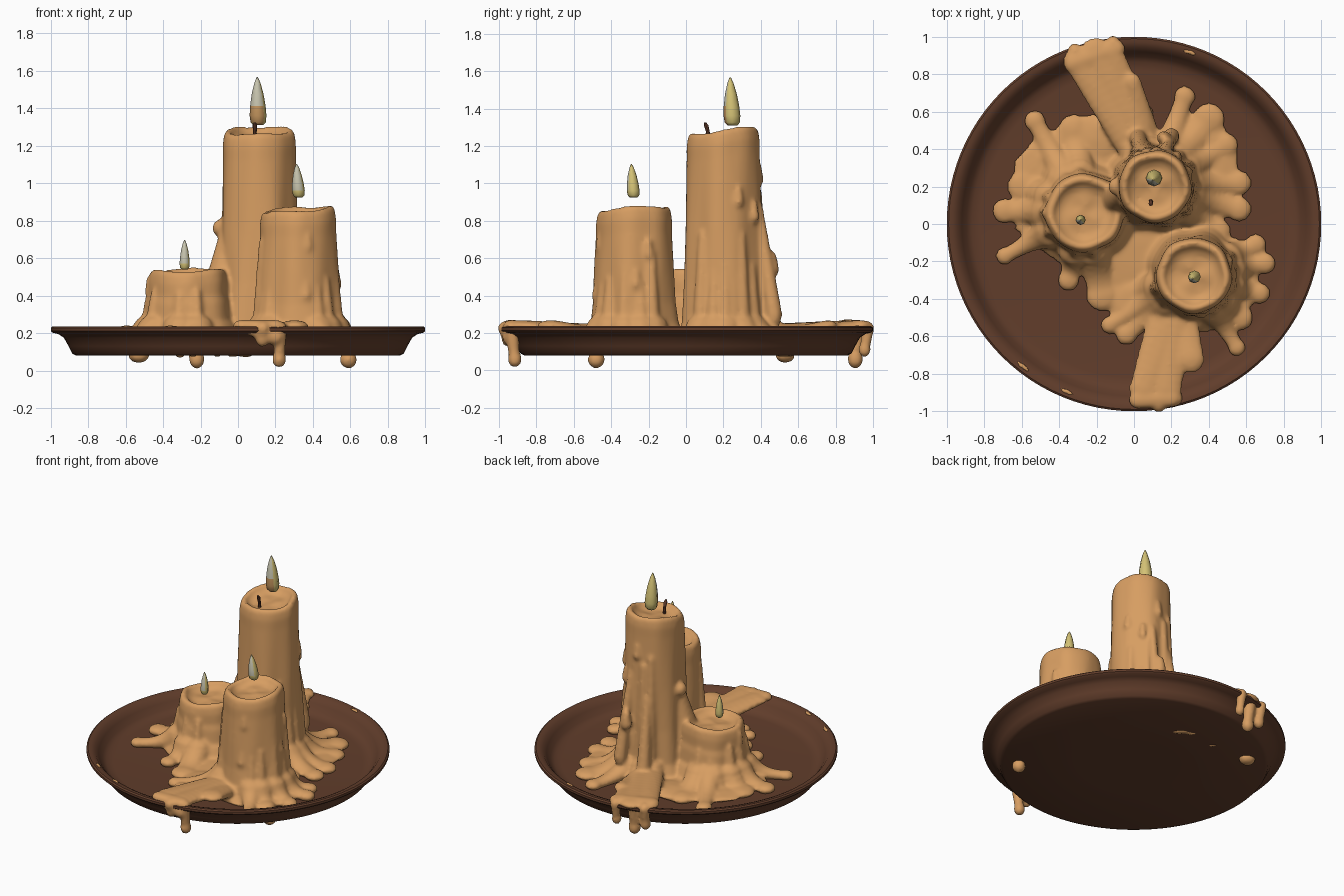
import bpy, bmesh, math, random
from mathutils import Vector, Matrix

random.seed(4)
cube = bpy.data.objects.get("Cube")
if cube:
    bpy.data.objects.remove(cube, do_unlink=True)


def material(name, r, g, b):
    m = bpy.data.materials.new(name)
    m.use_nodes = True
    m.diffuse_color = (r, g, b, 1)
    node = next(n for n in m.node_tree.nodes if n.type == 'BSDF_PRINCIPLED')
    node.inputs["Base Color"].default_value = (r, g, b, 1)
    node.inputs["Roughness"].default_value = 0.6
    return m


WAX = material("wax tan", .68, .34, .122)
BROWN = material("dish brown", .12, .047, .024)
PALE = material("flame pale", .58, .56, .43)
YELLOW = material("flame yellow", .66, .54, .18)
ORANGE = material("flame orange", .55, .3, .11)
CHAR = material("wick brown", .12, .045, .025)


def finish(name, bm, mats, rule=None, angle=40):
    bmesh.ops.recalc_face_normals(bm, faces=bm.faces)
    mesh = bpy.data.meshes.new(name)
    for m in mats:
        mesh.materials.append(m)
    bm.normal_update()
    for f in bm.faces:
        f.smooth = True
        if rule:
            f.material_index = rule(f)
    bm.to_mesh(mesh)
    bm.free()
    ob = bpy.data.objects.new(name, mesh)
    bpy.context.collection.objects.link(ob)
    bpy.ops.object.select_all(action='DESELECT')
    bpy.context.view_layer.objects.active = ob
    ob.select_set(True)
    bpy.ops.object.shade_smooth_by_angle(angle=math.radians(angle))
    return ob


def lathe(bm, profile, sides, place):
    """Rings from (radius, height) pairs; place(radius, angle, height) gives a point."""
    rings = [[bm.verts.new(place(r, math.tau * i / sides, z)) for i in range(sides)]
             for r, z in profile]
    for a, b in zip(rings, rings[1:]):
        for i in range(sides):
            j = (i + 1) % sides
            bm.faces.new((a[i], a[j], b[j], b[i]))
    bm.faces.new(rings[0])
    bm.faces.new(rings[-1])


def polar(r, a, z):
    return Vector((r * math.cos(a), r * math.sin(a), z))


# Dish: one turned profile, from the underside round the rim to the floor
bm = bmesh.new()
lathe(bm, [(.3, .08), (.865, .08), (.885, .09), (.905, .13), (.93, .175), (.96, .195),
           (.99, .202), (1, .212), (1, .228), (.99, .236), (.97, .235), (.945, .225),
           (.92, .195), (.895, .155), (.865, .135), (.82, .13), (.3, .13)], 96, polar)
finish("dish", bm, [BROWN])

# Wax: candles, runs and puddles gathered, then fused into one skin
wax = bmesh.new()


def blob(p, rx, ry, rz, spin=0):
    mat = (Matrix.Translation(p) @ Matrix.Rotation(spin, 4, 'Z')
           @ Matrix.Diagonal((rx, ry, rz, 1)))
    bmesh.ops.create_icosphere(wax, subdivisions=2, radius=1, matrix=mat)


def run(a, b, ra, rb, ha, hb, ease=1):
    """Close chain of blobs from a to b, width and thickness tapering."""
    a, b = Vector(a), Vector(b)
    steps = int((b - a).length / (.6 * min(ra, rb))) + 2
    for i in range(steps + 1):
        t = i / steps
        e = 1 - (1 - t) ** ease
        p = a.lerp(b, t)
        p.z = a.z + (b.z - a.z) * e
        r = ra + (rb - ra) * e
        blob(p, r, r, ha + (hb - ha) * e)


def candle(x, y, r, top, tilt, phase):
    def place(k, a, z):
        low = (top - z) / top
        wave = math.sin(5 * a + phase + 2 * z) + .6 * math.sin(8 * a - phase - 3 * z)
        p = polar(k * r * (1 + (.014 + .03 * low) * wave), a, 0)
        p.z = z + (tilt[0] * p.x + tilt[1] * p.y) * (1 - low)
        p.z += .006 * math.sin(3 * a + phase) * (1 - low)
        return p + Vector((x, y, 0))
    span = top - .14
    lathe(wax, [(.2, top - .045), (.55, top - .045), (.72, top - .028), (.8, top - .003),
                (.9, top), (.97, top - .02), (1.01, top - .07), (1.01, top - .14),
                (1.06, .14 + .55 * span), (1.1, .14 + .3 * span), (1.17, .25),
                (1.32, .18), (1.5, .14), (1.4, .118)], 64, place)


# x, y, radius, top height, tilt, and the puddle tongues that leave each candle
candles = [
    (.112, .2, .192, 1.285, (.02, .13),
     [(.27, .68, .06), (.4, .56, .09), (.49, .42, .07), (.56, .22, .07), (.56, .08, .07),
      (.44, -.04, .08), (-.1, .6, .06), (.03, .58, .08)]),
    (.32, -.275, .2, .865, (.07, .06),
     [(.65, -.11, .06), (.7, -.21, .06), (.67, -.37, .06), (.57, -.5, .07), (.55, -.66, .05),
      (-.04, -.59, .06), (-.13, -.54, .05), (0, -.38, .1)]),
    (-.265, .06, .208, .54, (.02, .03),
     [(-.69, -.17, .05), (-.69, .07, .07), (-.58, .2, .1), (-.46, .33, .1),
      (-.53, .55, .06), (-.32, .5, .09), (-.35, -.3, .06), (-.17, -.38, .09)])]

for n, (x, y, r, top, tilt, tongues) in enumerate(candles):
    candle(x, y, r, top, tilt, n * 1.7)
    for tx, ty, tr in tongues:
        out = Vector((tx - x, ty - y, 0)).normalized()
        edge = Vector((x, y, 0)) + out * r * .95
        run(edge + Vector((0, 0, .22)), (tx, ty, .15), .1, tr * .85, .09, .034, ease=2.5)
        blob((tx, ty, .15), tr, tr, .036)
        # thin run climbing the candle wall above the tongue
        high = .25 + (top - .35) * random.uniform(.25, .85)
        wall = Vector((x, y, 0)) + out * r * .98
        run(wall + Vector((0, 0, high)), edge + out * .025 + Vector((0, 0, .2)),
            .026, .045, .05, .06)

# Shared puddle between the candles
for x, y, rx, ry in [(0, -.1, .3, .28), (-.34, .26, .32, .25), (.34, .27, .23, .34),
                     (.46, -.3, .22, .26), (.02, -.42, .16, .16), (-.22, .45, .24, .14),
                     (-.45, .02, .2, .14)]:
    blob((x, y, .15), rx, ry, .036)

# Slumped wax joining the small candle to the tall one
run((-.05, .17, .7), (-.11, .12, .3), .06, .12, .06, .1)
blob((-.09, .2, .76), .05, .05, .05)

# Knobs and loose strands on the candle walls
for x, y, z, r in [(.12, .385, 1.02, .032), (.23, .365, .82, .028), (.16, .46, .54, .04),
                   (.285, .28, .9, .03), (.36, -.465, .4, .04), (.37, -.455, .66, .03),
                   (.52, -.27, .46, .035), (.51, -.2, .62, .025), (-.475, .06, .42, .025)]:
    run((x, y, z + .06), (x, y, z), r * .7, r, r, r * 1.2)
run((.17, .39, .85), (.2, .47, .3), .025, .045, .06, .08)
run((.04, .39, .7), (.02, .46, .24), .03, .05, .06, .08)

# Broad flows that reach the rim, then spill over it
for x0, y0, x1, y1, w0, w1, z0 in [
        (.0, .42, -.3, .87, .1, .08, .2), (.03, .45, -.2, .9, .09, .1, .2),
        (.04, .5, -.12, .91, .08, .07, .18), (.06, .5, -.01, .76, .07, .05, .17),
        (.2, -.5, .06, -.88, .13, .09, .2),
        (.24, -.48, .3, -.72, .1, .08, .18), (.22, -.5, .17, -.88, .1, .09, .2)]:
    run((x0, y0, z0), (x1, y1, .238), w0, w1, .05, .032)
run((-.32, .86, .24), (-.1, .935, .24), .06, .055, .035, .03)
run((.02, -.94, .24), (.2, -.93, .24), .05, .05, .032, .032)
run((.02, -.955, .235), (.2, -.94, .18), .03, .045, .03, .05)

# Hanging drips below the rim: x, y, low end, thickness
for x, y, low, r in [(-.22, .905, .06, .038), (-.31, .91, .11, .034), (-.11, .955, .11, .03),
                     (.22, -.915, .06, .034), (.13, -.95, .17, .034)]:
    run((x * 1.02, y * 1.02, .225), (x, y, low), r * 1.15, r * .9, .04, .04)
    blob((x, y, low), r * 1.15, r * 1.15, r * 1.4)

# Beads under the dish, flecks beneath it and on the rim
blob((.59, -.48, .058), .048, .048, .05)
blob((-.53, .53, .083), .06, .055, .045)
for x, y, r in [(.04, .52, .05), (-.03, .55, .035), (-.24, .52, .03)]:
    blob((x, y, .088), r * 1.4, r * .6, .018, 2.4)
for a in (72, 232, 248):
    blob(polar(.965, math.radians(a), .232), .016, .05, .014, math.radians(a))

body = finish("wax_candles", wax, [WAX])
fuse = body.modifiers.new("fuse", 'REMESH')
fuse.mode = 'VOXEL'
fuse.voxel_size = .0125
fuse.use_smooth_shade = True
soft = body.modifiers.new("soften", 'SMOOTH')
soft.factor = .5
soft.iterations = 6
for m in ("fuse", "soften"):
    bpy.ops.object.modifier_apply(modifier=m)
bpy.ops.object.shade_smooth()


# Flames: eight-sided teardrops with a leaning tip
def flame(name, x, y, z, r, height, lean, foot):
    bm = bmesh.new()
    shape = [(.6, 0), (.9, .06), (1, .2), (.92, .4), (.7, .65), (.38, .87), (.08, 1)]
    lathe(bm, shape, 8, lambda k, a, h: Vector((x + lean[0] * h, y + lean[1] * h, z + h * height))
          + polar(k * r, a, 0))

    def rule(f):
        if f.normal.y > -.3 or f.normal.x > .5:
            return 1
        return 2 if f.calc_center_median().z < z + .3 * height else 0
    finish(name, bm, [PALE, YELLOW, foot], rule, 60)


flame("tall_flame", .108, .248, 1.31, .045, .257, (-.005, -.012), ORANGE)
flame("middle_flame", .325, -.28, .925, .034, .178, (-.012, -.012), YELLOW)
flame("small_flame", -.285, .022, .54, .027, .158, (0, 0), YELLOW)

# Bent wick in the tall candle's pool
bm = bmesh.new()
lathe(bm, [(.011, 0), (.01, .05), (.012, .085), (.006, .1)], 8,
      lambda r, a, z: polar(r, a, z + 1.225) + Vector((.09, .122 - 2 * z * z, 0)))
finish("tall_wick", bm, [CHAR])
